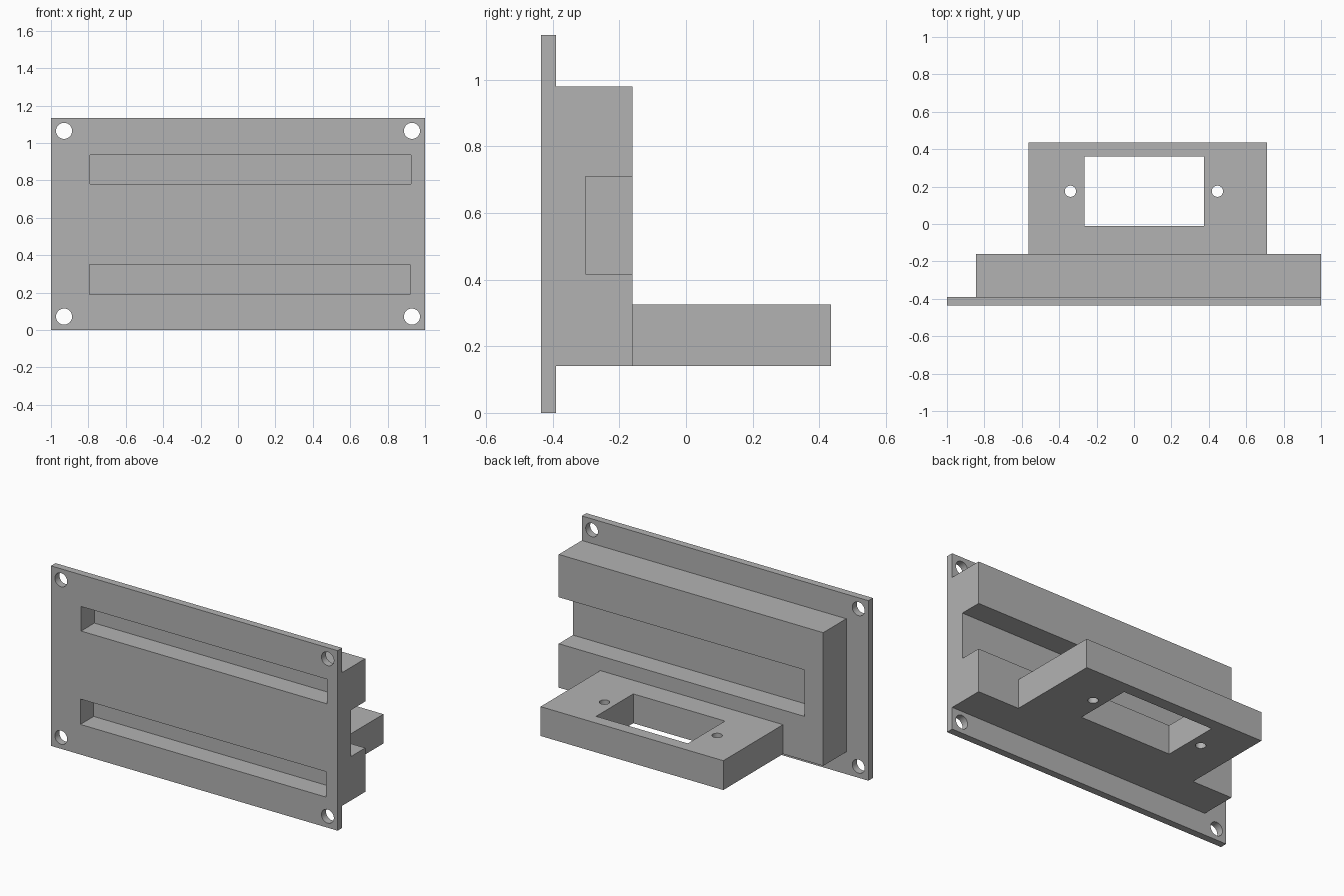
import bpy
import math

if "Cube" in bpy.data.objects:
    bpy.data.objects.remove(bpy.data.objects["Cube"], do_unlink=True)

# Single flat grey
grey = bpy.data.materials.new("plain grey")
grey.use_nodes = True
COLOR = (0.45, 0.45, 0.45, 1)
grey.diffuse_color = COLOR
grey.node_tree.nodes["Principled BSDF"].inputs["Base Color"].default_value = COLOR


def box(name, x, y, z):
    """Box spanning the given (low, high) ranges."""
    spans = (x, y, z)
    bpy.ops.mesh.primitive_cube_add(size=1, location=[(a + b) / 2 for a, b in spans])
    ob = bpy.context.object
    ob.name = name
    ob.scale = [b - a for a, b in spans]
    bpy.ops.object.transform_apply(location=False, rotation=False, scale=True)
    ob.data.materials.append(grey)
    return ob


def drill(name, location, radius, rotation=(0, 0, 0)):
    bpy.ops.mesh.primitive_cylinder_add(vertices=48, radius=radius, depth=0.5,
                                        location=location, rotation=rotation)
    ob = bpy.context.object
    ob.name = name
    ob.data.materials.append(grey)
    return ob


def combine(target, other, operation):
    mod = target.modifiers.new(operation.title(), 'BOOLEAN')
    mod.operation = operation
    mod.solver = 'EXACT'
    mod.object = other
    bpy.context.view_layer.objects.active = target
    bpy.ops.object.modifier_apply(modifier=mod.name)
    bpy.data.objects.remove(other, do_unlink=True)


FRONT, PLATE_BACK, BLOCK_BACK, BACK = -0.435, -0.39, -0.16, 0.435

# Solid body: mounting plate, rear block flush with the plate's left end, shelf
bracket = box("panel_bracket", (-1, 1), (FRONT, PLATE_BACK), (0, 1.135))
combine(bracket, box("rear_block", (-0.845, 1), (FRONT + 0.02, BLOCK_BACK), (0.14, 0.98)), 'UNION')
combine(bracket, box("shelf", (-0.565, 0.71), (BLOCK_BACK - 0.05, BACK), (0.14, 0.325)), 'UNION')

# Blind front slots, rear channel open at the left end, shelf window
cutters = [
    box("upper_slot", (-0.79, 0.925), (-0.6, -0.303), (0.78, 0.935)),
    box("lower_slot", (-0.795, 0.92), (-0.6, -0.303), (0.19, 0.35)),
    box("rear_channel", (-0.713, 1.2), (-0.302, 0), (0.417, 0.71)),
    box("shelf_window", (-0.265, 0.375), (-0.01, 0.36), (0, 0.5)),
]

# Corner screw holes and the two small shelf holes
for x in (-0.93, 0.93):
    for z in (0.072, 1.065):
        cutters.append(drill("corner_hole", (x, -0.45, z), 0.043, (math.pi / 2, 0, 0)))
for x in (-0.34, 0.446):
    cutters.append(drill("shelf_hole", (x, 0.175, 0.23), 0.03))

for cutter in cutters:
    combine(bracket, cutter, 'DIFFERENCE')

# Smooth hole walls, sharp edges elsewhere
bpy.ops.object.select_all(action='DESELECT')
bracket.select_set(True)
bpy.context.view_layer.objects.active = bracket
bpy.ops.object.shade_smooth_by_angle(angle=math.radians(30))
